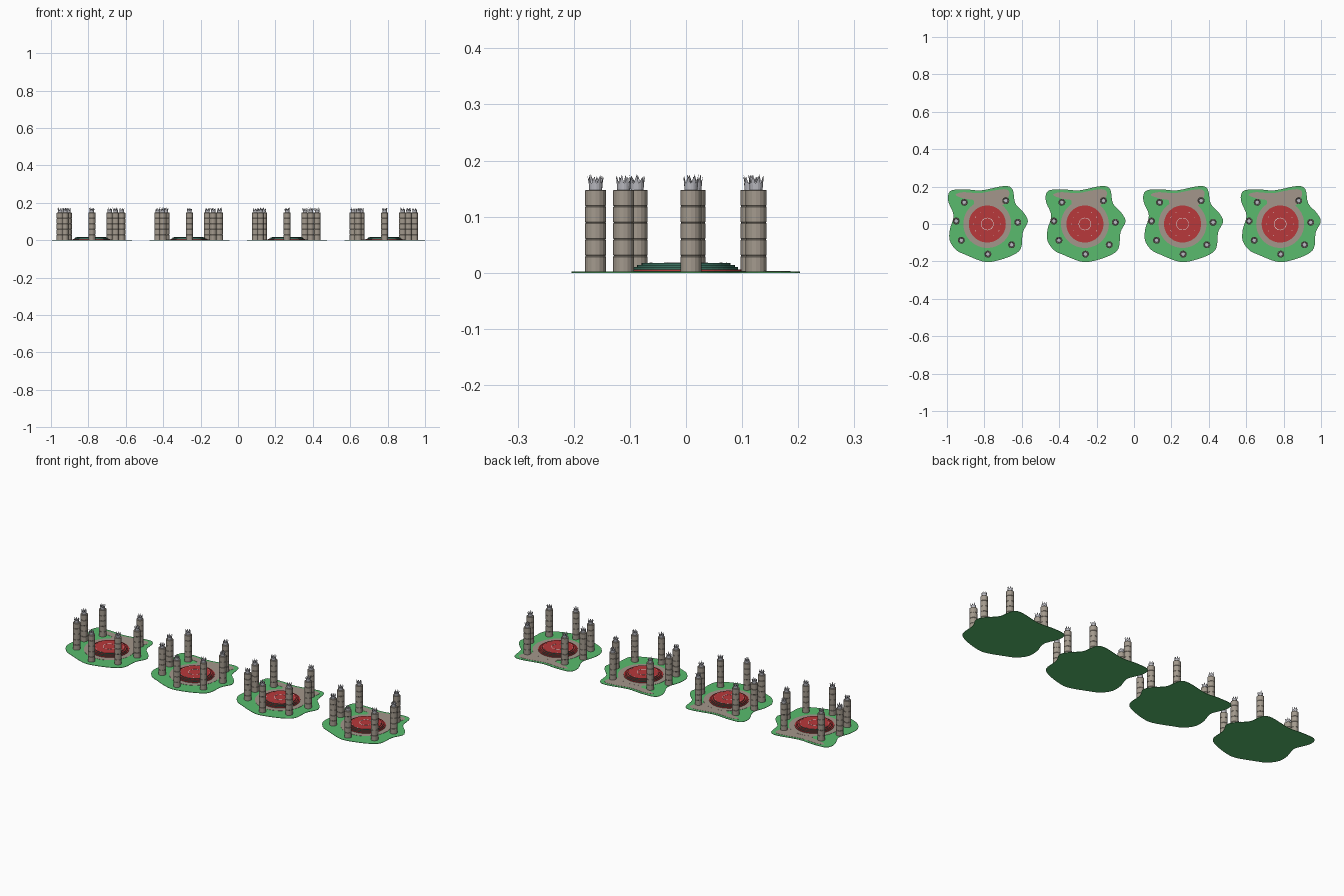
import bpy, bmesh, math
from mathutils import Vector

cube = bpy.data.objects.get("Cube")
if cube:
    bpy.data.objects.remove(cube)


def material(name, rgb):
    m = bpy.data.materials.new(name)
    m.use_nodes = True
    m.diffuse_color = (*rgb, 1)
    m.node_tree.nodes["Principled BSDF"].inputs["Base Color"].default_value = (*rgb, 1)
    return m


GRASS = material("grass green", (0.10, 0.50, 0.155))
RED = material("brick red", (0.48, 0.04, 0.043))
TEAL = material("dark teal", (0.045, 0.17, 0.12))
PATH = material("path tan", (0.37, 0.305, 0.26))
STONE = material("column stone", (0.37, 0.325, 0.27))
CROWN = material("crown grey", (0.50, 0.50, 0.54))
WHITE = material("pale white", (0.8, 0.76, 0.74))


def finish(bm, name, mats):
    bmesh.ops.recalc_face_normals(bm, faces=bm.faces)
    mesh = bpy.data.meshes.new(name)
    bm.to_mesh(mesh)
    bm.free()
    for m in mats:
        mesh.materials.append(m)
    return mesh


def smooth_loop(pts, steps=4):
    """Closed Catmull-Rom curve through the points."""
    p = [Vector(q) for q in pts]
    n, out = len(p), []
    for i in range(n):
        a, b, c, d = (p[(i + k) % n] for k in (-1, 0, 1, 2))
        for s in range(steps):
            t = s / steps
            out.append(0.5 * (2 * b + (c - a) * t + (2 * a - 5 * b + 4 * c - d) * t * t
                              + (3 * b - a - 3 * c + d) * t ** 3))
    return out


def slab(name, pts, z0, z1, mat):
    bm = bmesh.new()
    f = bm.faces.new([bm.verts.new((q.x, q.y, z0)) for q in smooth_loop(pts)])
    ext = bmesh.ops.extrude_face_region(bm, geom=[f])["geom"]
    bmesh.ops.translate(bm, vec=(0, 0, z1 - z0),
                        verts=[v for v in ext if isinstance(v, bmesh.types.BMVert)])
    bmesh.ops.triangulate(bm, faces=[g for g in bm.faces if len(g.verts) > 4])
    return finish(bm, name, [mat])


def lathe(bm, profile, sides, closed=False):
    """Rotate a radius/height profile; open profiles get capped ends."""
    rings = [[bm.verts.new((r * math.cos(a), r * math.sin(a), z))
              for a in (math.tau * i / sides for i in range(sides))] for r, z in profile]
    pairs = list(zip(rings, rings[1:]))
    if closed:
        pairs.append((rings[-1], rings[0]))
    else:
        bm.faces.new(rings[0])
        bm.faces.new(rings[-1])
    for lo, hi in pairs:
        for i in range(sides):
            j = (i + 1) % sides
            bm.faces.new((lo[i], lo[j], hi[j], hi[i]))


def lathed(name, profile, sides, mat, closed=False):
    bm = bmesh.new()
    lathe(bm, profile, sides, closed)
    return finish(bm, name, [mat])


# Wavy grass island and the path along its back
ground = slab("ground", [
    (-.21, .15), (-.19, .18), (-.115, .185), (-.03, .18), (.09, .203), (.135, .185),
    (.15, .11), (.195, .06), (.217, .013), (.19, -.045), (.18, -.13), (.13, -.17),
    (.035, -.2), (-.025, -.2), (-.115, -.165), (-.165, -.14), (-.2, -.09),
    (-.2, -.03), (-.18, .045), (-.205, .11)], 0, .002, GRASS)
path = slab("back_path", [
    (-.17, .155), (-.13, .17), (-.04, .165), (.04, .18), (.10, .185), (.118, .16),
    (.09, .105), (.05, .10), (-.06, .10), (-.075, .128), (-.12, .135)], .001, .0028, PATH)
ring = lathed("ring_path", [(.09, .001), (.128, .001), (.128, .003), (.09, .003)], 48, PATH, True)

# Stepped round platform: red treads and lowest riser, teal upper risers
bm = bmesh.new()
levels = [(.099, .001), (.099, .006), (.093, .006), (.093, .010), (.087, .010),
          (.087, .0135), (.079, .0135), (.079, .0175)]
lathe(bm, levels, 48)
bm.normal_update()
for f in bm.faces:
    f.material_index = int(abs(f.normal.z) < 0.5 and f.calc_center_median().z > .006)
platform = finish(bm, "stepped_platform", [RED, TEAL])

# Painted centre circle and dashes on the platform
circle = lathed("centre_circle", [(.031, .017), (.0335, .017), (.0335, .0182), (.031, .0182)],
                32, WHITE, True)
bm = bmesh.new()
for i in range(12):
    a = math.tau * i / 12
    made = bmesh.ops.create_cube(bm, size=1)["verts"]
    bmesh.ops.scale(bm, vec=(.002, .007, .001), verts=made)
    bmesh.ops.translate(bm, vec=(.072, 0, .0176), verts=made)
    for v in made:
        v.co = Vector((v.co.x * math.cos(a) - v.co.y * math.sin(a),
                       v.co.x * math.sin(a) + v.co.y * math.cos(a), v.co.z))
dashes = finish(bm, "platform_dashes", [WHITE])

# Column of stacked drums with narrow joints
DRUMS, R, TOP = 5, .0187, .148
profile = []
for i in range(DRUMS):
    z0, z1 = TOP * i / DRUMS + .001, TOP * (i + 1) / DRUMS
    profile += [(R - .001, z0), (R, z0 + .001), (R, z1 - .001), (R - .001, z1)]
column = lathed("column", profile, 16, STONE)

# Spiked crown: a short collar with flaring pointed teeth
bm = bmesh.new()
lathe(bm, [(.0115, .147), (.0125, .160)], 16)
TEETH = 8
for i in range(TEETH):
    a = math.tau * i / TEETH
    w = math.pi / TEETH

    def at(r, ang, z):
        return bm.verts.new((r * math.cos(ang), r * math.sin(ang), z))

    base = [at(.0125, a - w, .159), at(.0125, a + w, .159), at(.0095, a, .159)]
    tip = at(.0145, a + w * .3, .175 - .003 * (i % 2))
    bm.faces.new(base)
    for k in range(3):
        bm.faces.new((base[k], base[(k + 1) % 3], tip))
crown = finish(bm, "crown", [CROWN])


def place(mesh, name, x, y=0, turn=0):
    ob = bpy.data.objects.new(name, mesh)
    bpy.context.collection.objects.link(ob)
    ob.location = (x, y, 0)
    ob.rotation_euler.z = turn


# Four identical islands in a row, seven columns around each platform
SPOTS = [(-.123, .116), (-.166, .016), (-.139, -.087), (.003, -.161),
         (.130, -.111), (.163, .009), (.099, .125)]
for n in range(4):
    x = (n - 1.5) * .522 - .0015
    for mesh in (ground, path, ring, platform, circle, dashes):
        place(mesh, f"{mesh.name}_{n + 1}", x)
    for k, (dx, dy) in enumerate(SPOTS):
        place(column, f"column_{n + 1}_{k + 1}", x + dx, dy)
        place(crown, f"crown_{n + 1}_{k + 1}", x + dx, dy, k * .7)
